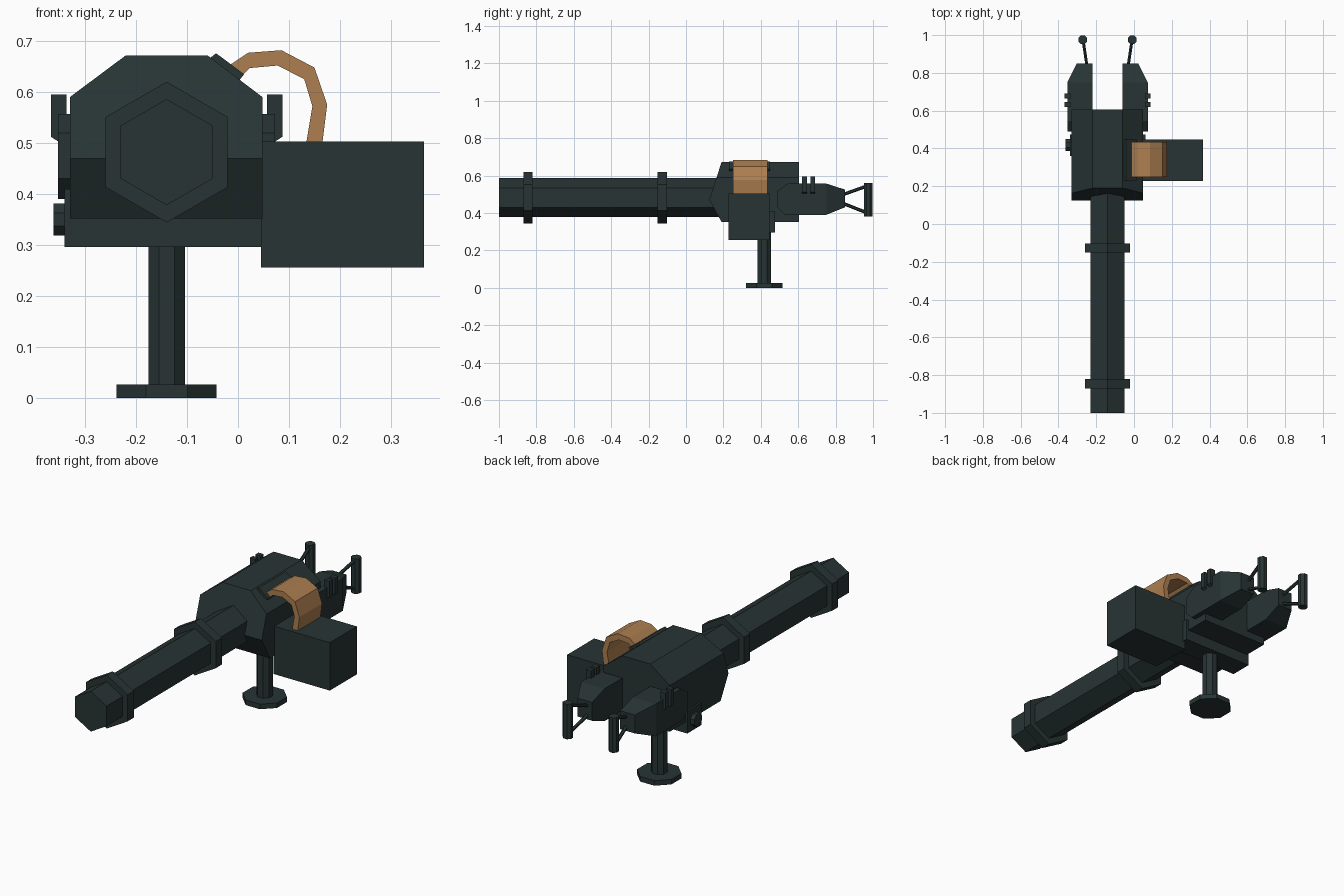
import bpy, bmesh, math
from mathutils import Vector

if "Cube" in bpy.data.objects:
    bpy.data.objects.remove(bpy.data.objects["Cube"])

CX, BZ = -0.14, 0.482          # gun centre line


def material(name, rgb):
    m = bpy.data.materials.new(name)
    m.diffuse_color = (*rgb, 1)
    m.use_nodes = True
    m.node_tree.nodes["Principled BSDF"].inputs["Base Color"].default_value = m.diffuse_color
    return m


GUNMETAL = material("dark gunmetal", (0.021, 0.034, 0.034))
BRASS = material("brass belt", (0.42, 0.21, 0.08))


def finish(name, bm, mat=GUNMETAL):
    bmesh.ops.recalc_face_normals(bm, faces=bm.faces)
    me = bpy.data.meshes.new(name)
    bm.to_mesh(me)
    bm.free()
    me.materials.append(mat)
    ob = bpy.data.objects.new(name, me)
    bpy.context.collection.objects.link(ob)
    return ob


def prism_bm(pts, axis, a, b):
    """Extrude a 2D outline from a to b along axis x, y or z."""
    def place(p, t):
        return {'x': (t, *p), 'y': (p[0], t, p[1]), 'z': (*p, t)}[axis]
    bm = bmesh.new()
    face = bm.faces.new([bm.verts.new(place(p, a)) for p in pts])
    ext = bmesh.ops.extrude_face_region(bm, geom=[face])
    move = Vector(place((0, 0), b - a))
    bmesh.ops.translate(bm, vec=move, verts=[v for v in ext['geom'] if isinstance(v, bmesh.types.BMVert)])
    return bm


def prism(name, pts, axis, a, b, mat=GUNMETAL):
    return finish(name, prism_bm(pts, axis, a, b), mat)


def ngon(cx, cy, r, n, turn=0.0):
    return [(cx + r * math.cos(turn + i * math.tau / n), cy + r * math.sin(turn + i * math.tau / n)) for i in range(n)]


def rect(x0, x1, y0, y1):
    return [(x0, y0), (x1, y0), (x1, y1), (x0, y1)]


def cut(bm, co, no):
    """Slice away everything on the normal side and cap the hole."""
    bmesh.ops.recalc_face_normals(bm, faces=bm.faces)
    res = bmesh.ops.bisect_plane(bm, geom=bm.verts[:] + bm.edges[:] + bm.faces[:],
                                 plane_co=co, plane_no=no, clear_outer=True)
    edges = [e for e in res['geom_cut'] if isinstance(e, bmesh.types.BMEdge)]
    bmesh.ops.holes_fill(bm, edges=edges, sides=0)


def rod(name, p, q, r, n=6):
    p, q = Vector(p), Vector(q)
    bm = bmesh.new()
    bmesh.ops.create_cone(bm, cap_ends=True, segments=n, radius1=r, radius2=r, depth=(q - p).length)
    bmesh.ops.rotate(bm, matrix=(q - p).to_track_quat('Z', 'Y').to_matrix(), verts=bm.verts)
    bmesh.ops.translate(bm, vec=(p + q) / 2, verts=bm.verts)
    return finish(name, bm)


# Hexagonal barrel with two collars
prism("barrel", ngon(CX, BZ, 0.104, 6, math.pi / 2), 'y', -1.0, 0.3)
for name, y in (("front_collar", -0.87), ("rear_collar", -0.152)):
    prism(name, ngon(CX, BZ, 0.138, 6, math.pi / 2), 'y', y, y + 0.05)

# Receiver: chamfered section, nose cut to a wedge
bm = prism_bm([(-0.33, 0.352), (0.048, 0.352), (0.048, 0.59), (-0.06, 0.672),
               (-0.22, 0.672), (-0.33, 0.59)], 'y', 0.1, 0.605)
cut(bm, (0, 0.125, 0.47), (0, -0.202, 0.065))
cut(bm, (0, 0.125, 0.47), (0, -0.118, -0.065))
finish("receiver", bm)

# Mount: bracket, pivot bolt, post and foot
prism("mount_bracket", rect(-0.34, 0.06, 0.36, 0.475), 'z', 0.296, 0.41)
prism("pivot_bolt", ngon(0.418, 0.35, 0.034, 8, math.pi / 8), 'x', -0.362, -0.33)
prism("post", ngon(CX, 0.418, 0.039, 8, math.pi / 8), 'z', 0.0, 0.31)
prism("foot", ngon(CX, 0.418, 0.106, 8, math.pi / 8), 'z', 0.0, 0.026)

# Ammunition box, feed plate and belt
prism("ammo_box", rect(0.045, 0.365, 0.227, 0.447), 'z', 0.256, 0.503)
prism("feed_plate", [(-0.043, 0.676), (0.012, 0.635), (0.002, 0.622), (-0.07, 0.655)], 'y', 0.23, 0.45)
prism("ammo_belt", [(-0.025, 0.647), (0.02, 0.677), (0.085, 0.682), (0.15, 0.648), (0.175, 0.575),
                    (0.165, 0.495), (0.133, 0.495), (0.146, 0.572), (0.13, 0.625), (0.078, 0.652),
                    (0.023, 0.647), (0.0, 0.625)], 'y', 0.25, 0.435, BRASS)

# Rear grips, mirrored about the gun centre line
for side, s in (("left", -1), ("right", 1)):
    def X(d):
        return CX + s * d

    bm = prism_bm([(0.49, 0.43), (0.53, 0.39), (0.75, 0.39), (0.85, 0.43), (0.85, 0.525),
                   (0.75, 0.557), (0.545, 0.557), (0.49, 0.52)], 'x', X(0.08), X(0.213))
    cut(bm, (X(0.213), 0.75, 0), (s * 0.11, 0.055, 0))
    finish(side + "_grip_housing", bm)

    # Paired side lugs
    for i, y in enumerate((0.62, 0.665)):
        prism(f"{side}_lug_{i + 1}", [(X(0.197), 0.595), (X(0.227), 0.595), (X(0.227), 0.512),
                                      (X(0.205), 0.498), (X(0.197), 0.498)], 'y', y, y + 0.026)

    # Vertical handle on two struts
    prism(side + "_handle", ngon(X(0.131), 0.975, 0.025, 8, math.pi / 8), 'z', 0.38, 0.56)
    for lab, z0, z1 in (("upper", 0.495, 0.545), ("lower", 0.455, 0.4)):
        rod(f"{side}_{lab}_strut", (X(0.108), 0.83, z0), (X(0.129), 0.97, z1), 0.009)
